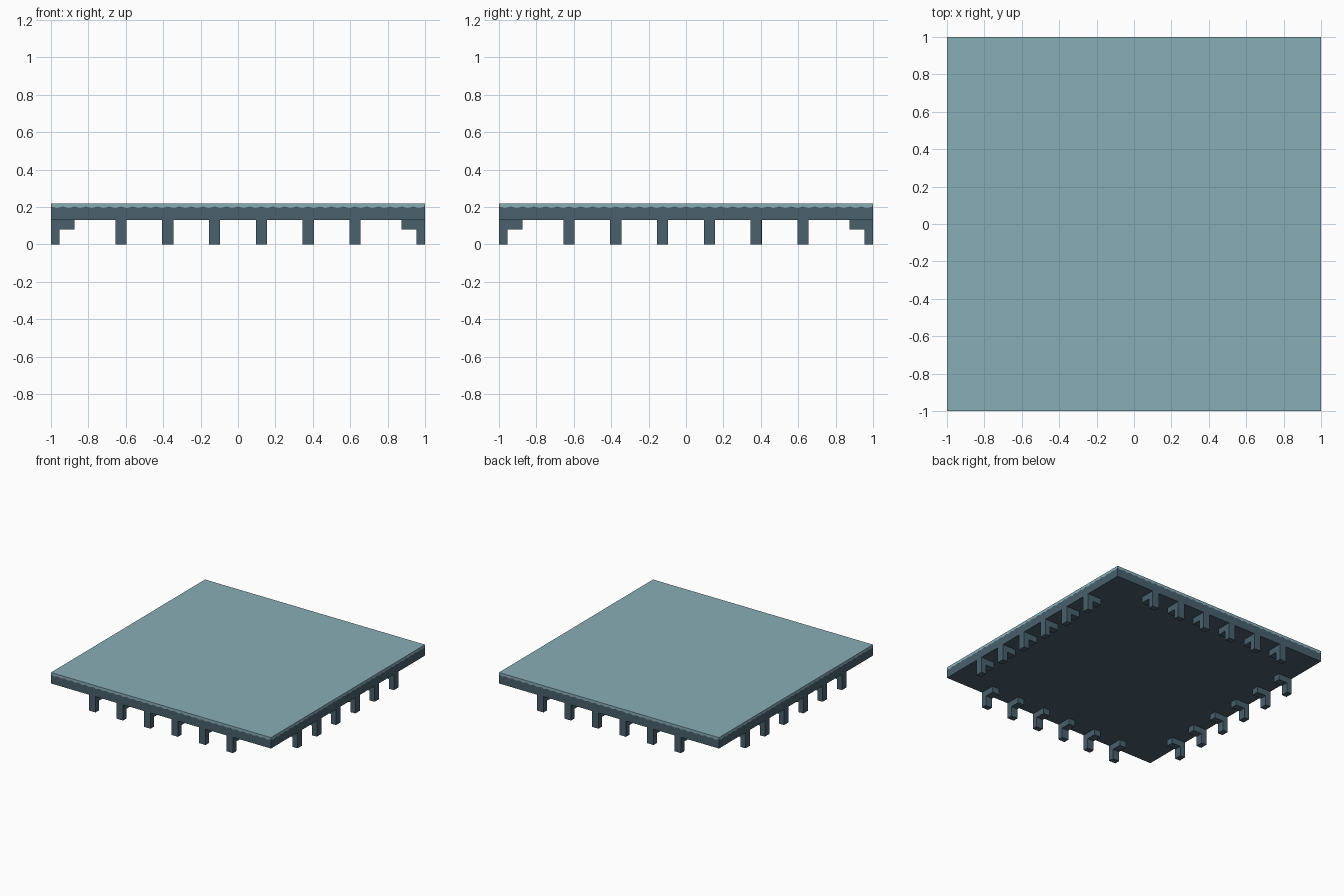
import bpy, bmesh
from mathutils import Matrix
from math import pi

if "Cube" in bpy.data.objects:
    bpy.data.objects.remove(bpy.data.objects["Cube"])


def material(name, rgb):
    m = bpy.data.materials.new(name)
    m.diffuse_color = (*rgb, 1)
    m.use_nodes = True
    m.node_tree.nodes["Principled BSDF"].inputs["Base Color"].default_value = m.diffuse_color
    return m


teal = material("pale teal", (0.25, 0.42, 0.475))
slate = material("dark slate", (0.068, 0.118, 0.152))


def finish(bm, name, mats):
    bmesh.ops.recalc_face_normals(bm, faces=bm.faces)
    me = bpy.data.meshes.new(name)
    bm.to_mesh(me)
    bm.free()
    for m in mats:
        me.materials.append(m)
    ob = bpy.data.objects.new(name, me)
    bpy.context.collection.objects.link(ob)
    return ob


# Deck slab: pale top surface whose edge ripples down over the dark sides
N = 64
edge = [(-1 + 2 * i / N, -1) for i in range(N)]
perimeter = []
for k in range(4):
    for x, y in edge:
        for _ in range(k):
            x, y = -y, x
        perimeter.append((x, y))
bm = bmesh.new()
top = [bm.verts.new((x, y, 0.22)) for x, y in perimeter]
mid = [bm.verts.new((x, y, 0.203 if i % 2 == 0 else 0.194))
       for i, (x, y) in enumerate(perimeter)]
low = [bm.verts.new((x, y, 0.13)) for x, y in perimeter]
bm.faces.new(top)
bm.faces.new(low[::-1]).material_index = 1
for i in range(len(perimeter)):
    j = (i + 1) % len(perimeter)
    bm.faces.new((mid[i], mid[j], top[j], top[i]))
    bm.faces.new((low[i], low[j], mid[j], mid[i])).material_index = 1
finish(bm, "deck_slab", [teal, slate])

# L-shaped brackets: six under each edge, rotated to all four sides
profile = [(-1, 0), (-0.955, 0), (-0.955, 0.08), (-0.875, 0.08),
           (-0.875, 0.13), (-1, 0.13)]
for k, side in enumerate(("front", "right", "back", "left")):
    bm = bmesh.new()
    for n in range(6):
        x = -0.625 + 0.25 * n
        a = [bm.verts.new((x - 0.03, y, z)) for y, z in profile]
        b = [bm.verts.new((x + 0.03, y, z)) for y, z in profile]
        bm.faces.new(a)
        bm.faces.new(b[::-1])
        for i in range(6):
            j = (i + 1) % 6
            bm.faces.new((a[i], b[i], b[j], a[j]))
    bm.transform(Matrix.Rotation(k * pi / 2, 4, 'Z'))
    finish(bm, side + "_brackets", [slate])
